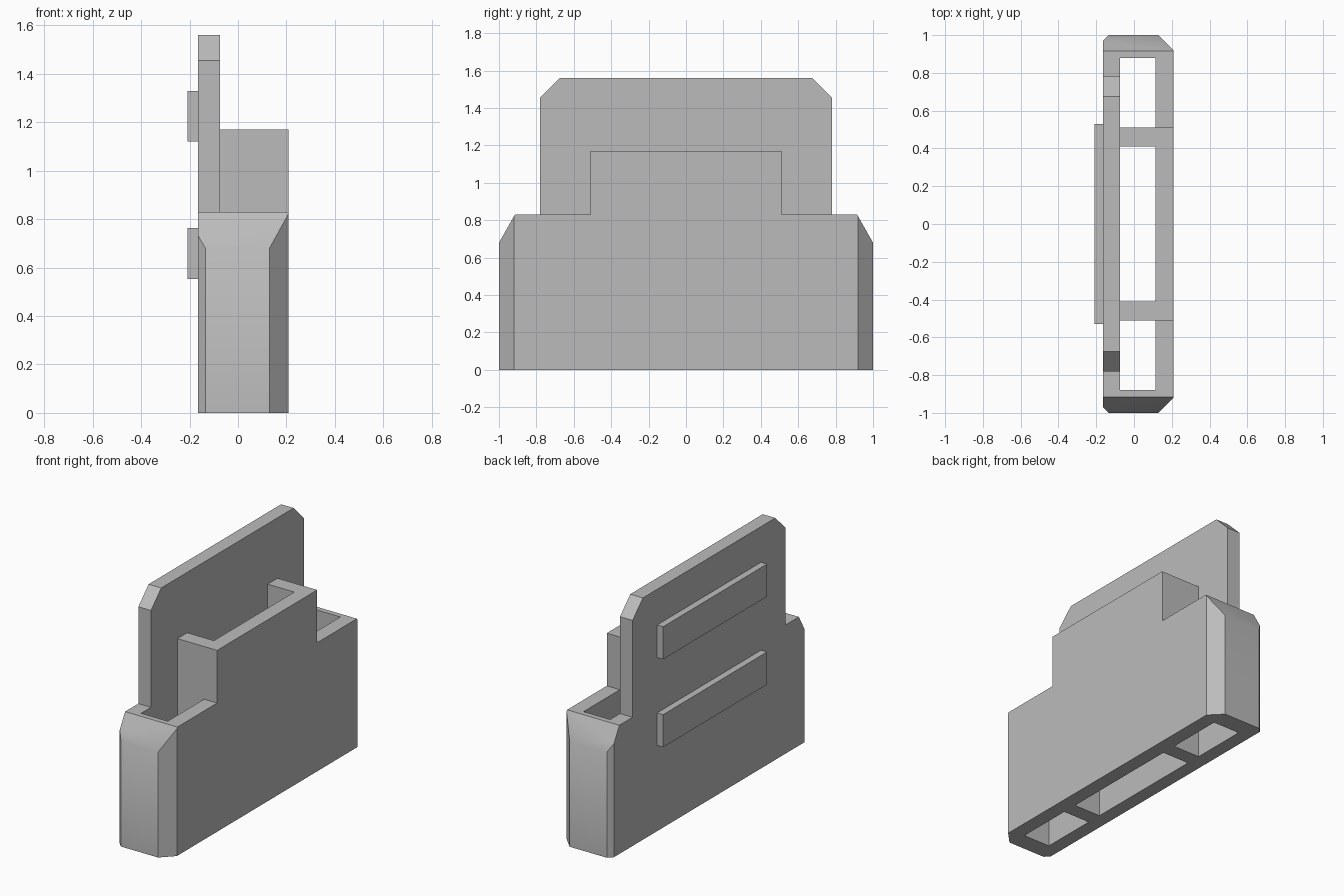
import bpy, bmesh, math

if "Cube" in bpy.data.objects:
    bpy.data.objects.remove(bpy.data.objects["Cube"], do_unlink=True)

grey = bpy.data.materials.new("plain_grey")
grey.use_nodes = True
colour = (0.5, 0.5, 0.5, 1)
grey.diffuse_color = colour
grey.node_tree.nodes["Principled BSDF"].inputs["Base Color"].default_value = colour


def prism(name, points, offset, slopes=()):
    """Extrude a closed 3D outline, then trim it with (point, normal) planes."""
    bm = bmesh.new()
    face = bm.faces.new([bm.verts.new(p) for p in points])
    ext = bmesh.ops.extrude_face_region(bm, geom=[face])["geom"]
    bmesh.ops.translate(bm, vec=offset, verts=[v for v in ext if isinstance(v, bmesh.types.BMVert)])
    for point, normal in slopes:
        cut = bmesh.ops.bisect_plane(bm, geom=bm.verts[:] + bm.edges[:] + bm.faces[:],
                                     plane_co=point, plane_no=normal, clear_outer=True)
        rim = [e for e in cut["geom_cut"] if isinstance(e, bmesh.types.BMEdge)]
        bmesh.ops.contextual_create(bm, geom=rim)
    bmesh.ops.recalc_face_normals(bm, faces=bm.faces[:])
    mesh = bpy.data.meshes.new(name)
    bm.to_mesh(mesh)
    bm.free()
    mesh.materials.append(grey)
    obj = bpy.data.objects.new(name, mesh)
    bpy.context.collection.objects.link(obj)
    return obj


def box(name, x, y, z):
    return prism(name, [(x[0], y[0], z[0]), (x[1], y[0], z[0]), (x[1], y[1], z[0]), (x[0], y[1], z[0])],
                 (0, 0, z[1] - z[0]))


def combine(target, tool, operation):
    mod = target.modifiers.new(operation, "BOOLEAN")
    mod.operation, mod.object, mod.solver = operation, tool, "EXACT"
    bpy.context.view_layer.objects.active = target
    bpy.ops.object.modifier_apply(modifier=mod.name)
    bpy.data.objects.remove(tool, do_unlink=True)


BACK, INNER, OUTER, FRONT = -0.165, -0.075, 0.115, 0.208
SHOULDER, RIM, TOP = 0.83, 1.17, 1.56

# Base block with bevelled corners and sloping ends
half = [(FRONT, 0.92), (0.13, 1), (-0.135, 1), (BACK, 0.97)]
outline = half + [(x, -y) for x, y in reversed(half)]
body = prism("holder_body", [(x, y, 0) for x, y in outline], (0, 0, SHOULDER),
             [((0, s, 0.68), (0, s * 0.15, 0.085)) for s in (1, -1)])

# Tall back plate with clipped top corners
plate = [(0.78, 0.4), (0.78, 1.455), (0.675, TOP)]
plate += [(-y, z) for y, z in reversed(plate)]
combine(body, prism("back_plate", [(BACK, y, z) for y, z in plate], (INNER - BACK, 0, 0)), "UNION")

# Raised middle pocket
combine(body, box("pocket_block", (-0.12, FRONT), (-0.51, 0.51), (0.4, RIM)), "UNION")

# Three open compartments, leaving two dividers
for y in ((-0.88, -0.51), (-0.41, 0.41), (0.51, 0.88)):
    combine(body, box("compartment_cutter", (INNER, OUTER), y, (-0.5, 2)), "DIFFERENCE")

# Merge coplanar seams and smooth only the gentle end slopes
bm = bmesh.new()
bm.from_mesh(body.data)
bmesh.ops.remove_doubles(bm, verts=bm.verts[:], dist=0.0001)
bmesh.ops.dissolve_limit(bm, angle_limit=math.radians(1), verts=bm.verts[:], edges=bm.edges[:])
bm.to_mesh(body.data)
bm.free()
bpy.ops.object.select_all(action="DESELECT")
body.select_set(True)
bpy.context.view_layer.objects.active = body
bpy.ops.object.shade_smooth_by_angle(angle=math.radians(30))

# Two mounting strips on the back
for name, z in (("lower_strip", (0.553, 0.763)), ("upper_strip", (1.12, 1.33))):
    box(name, (-0.208, BACK), (-0.53, 0.53), z)
